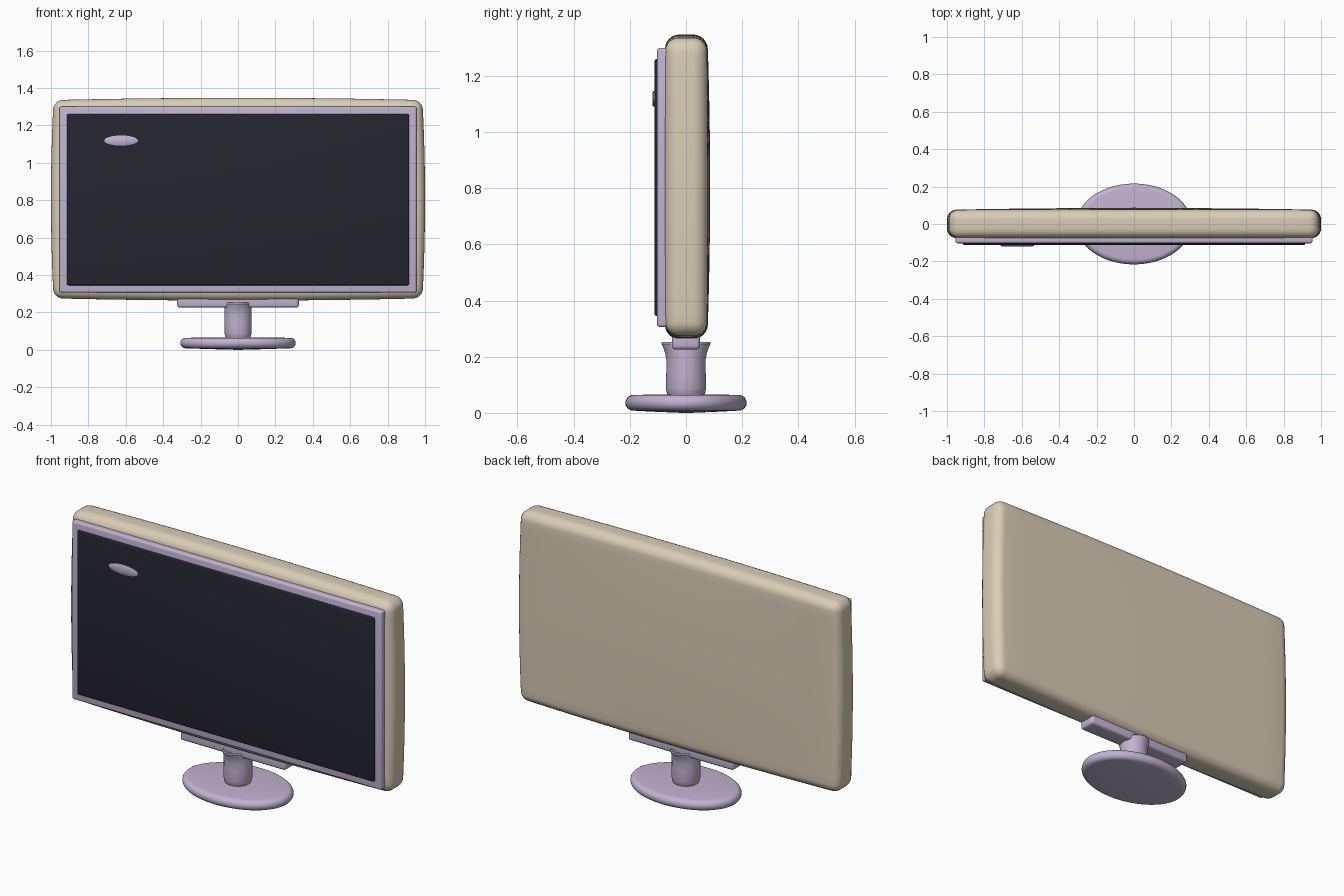
import bpy, bmesh, math
from mathutils import Vector

old = bpy.data.objects.get("Cube")
if old:
    bpy.data.objects.remove(old, do_unlink=True)


def material(name, rgb):
    m = bpy.data.materials.new(name)
    m.use_nodes = True
    m.diffuse_color = (*rgb, 1)
    m.node_tree.nodes["Principled BSDF"].inputs["Base Color"].default_value = (*rgb, 1)
    return m


beige = material("warm beige", (0.70, 0.61, 0.47))
lilac = material("pale lilac", (0.54, 0.45, 0.64))
dark = material("screen black", (0.018, 0.018, 0.029))


def finish(name, bm, mat, angle=40):
    bmesh.ops.recalc_face_normals(bm, faces=bm.faces)
    mesh = bpy.data.meshes.new(name)
    bm.to_mesh(mesh)
    bm.free()
    mesh.materials.append(mat)
    obj = bpy.data.objects.new(name, mesh)
    bpy.context.collection.objects.link(obj)
    bpy.ops.object.select_all(action="DESELECT")
    obj.select_set(True)
    bpy.context.view_layer.objects.active = obj
    bpy.ops.object.shade_smooth_by_angle(angle=math.radians(angle))
    return obj


def rounded_box(low, high, radius, segments=4):
    """Box between two corners with all edges rounded."""
    low, high = Vector(low), Vector(high)
    bm = bmesh.new()
    bmesh.ops.create_cube(bm, size=1)
    bmesh.ops.scale(bm, vec=high - low, verts=bm.verts)
    bmesh.ops.translate(bm, vec=(low + high) / 2, verts=bm.verts)
    bmesh.ops.bevel(bm, geom=bm.edges[:], offset=radius, segments=segments,
                    profile=0.5, affect="EDGES")
    return bm


def oval_loft(rings, steps=64):
    """Closed solid from stacked ovals given as (x radius, y radius, z)."""
    bm = bmesh.new()
    loops = []
    for rx, ry, z in rings:
        loops.append([bm.verts.new((rx * math.cos(a), ry * math.sin(a), z))
                      for a in (math.tau * i / steps for i in range(steps))])
    for a, b in zip(loops, loops[1:]):
        for i in range(steps):
            j = (i + 1) % steps
            bm.faces.new((a[i], a[j], b[j], b[i]))
    bm.faces.new(loops[0])
    bm.faces.new(loops[-1])
    return bm


# Casing: rounded slab whose rim and back bulge gently outwards
half_x, half_z, mid_z = 0.986, 0.53, 0.805
bm = rounded_box((-half_x, -0.075, mid_z - half_z), (half_x, 0.076, mid_z + half_z), 0.05, 6)
for k in range(-5, 6):
    for axis, half, centre in ((0, half_x, 0), (2, half_z, mid_z)):
        point, normal = Vector(), Vector()
        point[axis] = centre + half * k / 6
        normal[axis] = 1
        bmesh.ops.bisect_plane(bm, geom=bm.verts[:] + bm.edges[:] + bm.faces[:],
                               plane_co=point, plane_no=normal)
for v in bm.verts:
    u, w = v.co.x / half_x, (v.co.z - mid_z) / half_z
    v.co.x += 0.014 * u * (1 - w * w)
    v.co.z += 0.012 * w * (1 - u * u)
    if v.co.y > 0:
        v.co.y += 0.010 * (1 - u * u) * (1 - w * w)
finish("casing", bm, beige)

# Display frame and screen
finish("display_frame", rounded_box((-0.955, -0.103, 0.305), (0.955, -0.05, 1.30), 0.012), lilac)
finish("screen", rounded_box((-0.915, -0.112, 0.345), (0.915, -0.09, 1.26), 0.008, 3), dark)

# Oval badge on the screen
bm = oval_loft([(0.09, 0.028, 0), (0.09, 0.028, 0.005), (0.082, 0.024, 0.008)])
badge = finish("oval_badge", bm, lilac)
badge.rotation_euler.x = math.pi / 2
badge.location = (-0.625, -0.111, 1.118)

# Mounting plate under the casing
finish("mounting_plate", rounded_box((-0.325, -0.05, 0.225), (0.325, 0.05, 0.29), 0.015), lilac)

# Neck: flares front to back near the dished top
finish("neck", oval_loft([
    (0.06, 0.06, 0.055), (0.068, 0.068, 0.07), (0.073, 0.072, 0.09),
    (0.073, 0.070, 0.15), (0.073, 0.070, 0.19), (0.073, 0.074, 0.212),
    (0.073, 0.081, 0.232), (0.073, 0.088, 0.246), (0.068, 0.085, 0.253),
    (0.05, 0.05, 0.237)]), lilac)

# Base: oval disc with a rounded rim and slightly domed underside
thick, mid = 0.028, 0.036
rim = [(-90 + 18 * i) for i in range(11)]
rings = [(0.02, 0.014, 0.0), (0.16, 0.11, 0.004)]
for deg in rim:
    a = math.radians(deg)
    inset = thick * (1 - math.cos(a))
    rings.append((0.308 - inset, 0.216 - inset, mid + thick * math.sin(a)))
rings.append((0.1, 0.07, 0.066))
finish("base", oval_loft(rings), lilac)
